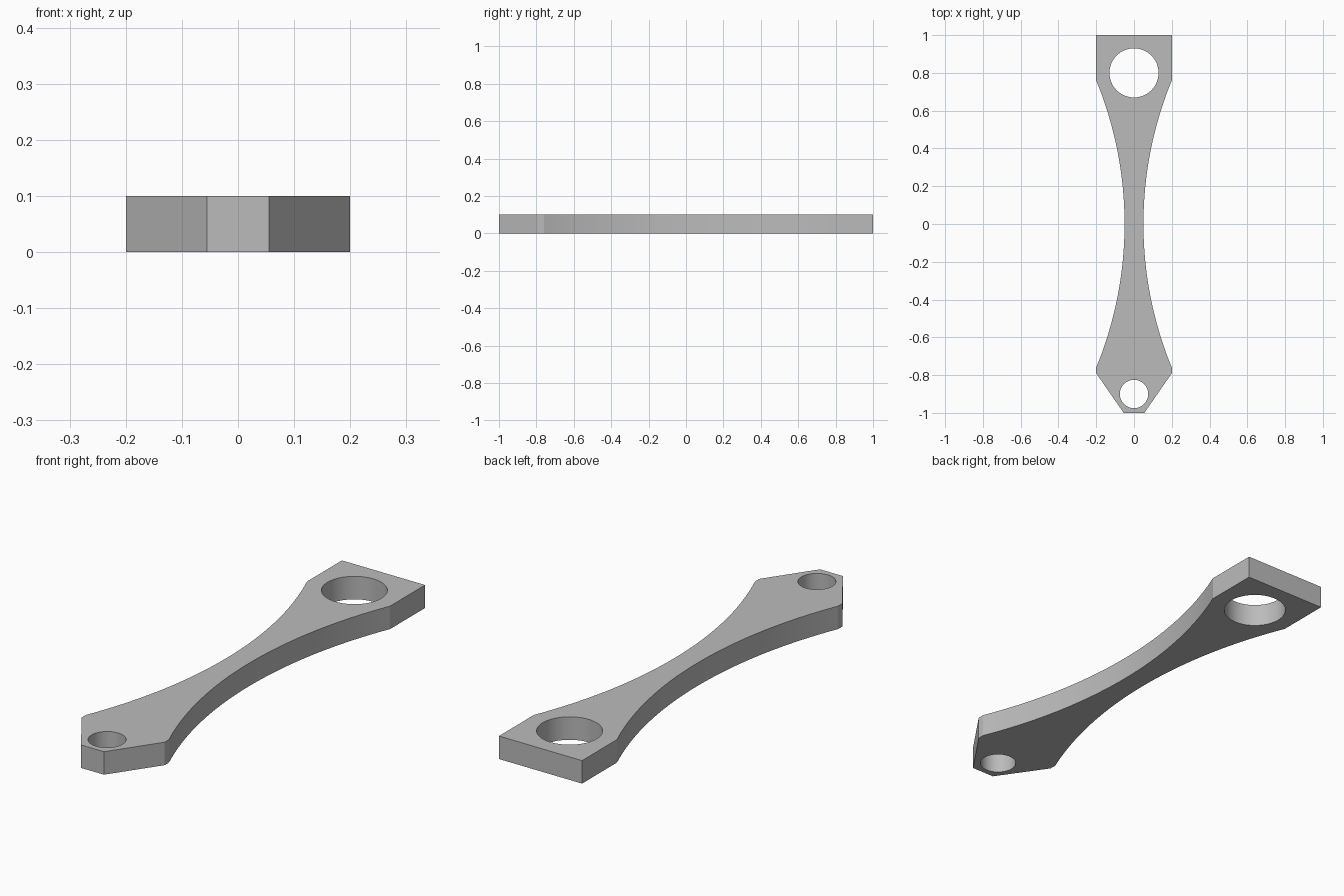
import bpy, bmesh, math

cube = bpy.data.objects.get("Cube")
if cube:
    bpy.data.objects.remove(cube, do_unlink=True)

THICK = 0.1
HALF_WIDTH, WAIST = 0.2, 0.05
ARC_RADIUS = 2.0
ARC_STEPS = 40

steel = bpy.data.materials.new("plain grey")
steel.use_nodes = True
grey = (0.5, 0.5, 0.5, 1)
steel.diffuse_color = grey
steel.node_tree.nodes["Principled BSDF"].inputs["Base Color"].default_value = grey

# Right half of the outline, front to back: pointed end, concave waist, square end
centre_x = WAIST + ARC_RADIUS
sweep = math.acos((centre_x - HALF_WIDTH) / ARC_RADIUS)
side = [(0.055, -1), (HALF_WIDTH, -0.79)]
for i in range(ARC_STEPS + 1):
    a = sweep * (2 * i / ARC_STEPS - 1)
    side.append((centre_x - ARC_RADIUS * math.cos(a), ARC_RADIUS * math.sin(a)))
side.append((HALF_WIDTH, 1))
outline = side + [(-x, y) for x, y in reversed(side)]

# Extruded link plate
bm = bmesh.new()
base = bm.faces.new([bm.verts.new((x, y, 0)) for x, y in outline])
top = bmesh.ops.extrude_face_region(bm, geom=[base], use_keep_orig=True)
bmesh.ops.translate(bm, vec=(0, 0, THICK),
                    verts=[v for v in top["geom"] if isinstance(v, bmesh.types.BMVert)])
bmesh.ops.recalc_face_normals(bm, faces=bm.faces)
mesh = bpy.data.meshes.new("link_plate")
bm.to_mesh(mesh)
bm.free()
mesh.materials.append(steel)
plate = bpy.data.objects.new("link_plate", mesh)
bpy.context.collection.objects.link(plate)


def drill(y, radius):
    """Cut a round through hole on the centre line."""
    bpy.ops.mesh.primitive_cylinder_add(vertices=64, radius=radius, depth=THICK * 3,
                                        location=(0, y, THICK / 2))
    cutter = bpy.context.object
    cutter.name = "hole_cutter"
    cutter.hide_render = True
    cutter.data.materials.append(steel)
    mod = plate.modifiers.new("hole", "BOOLEAN")
    mod.operation = "DIFFERENCE"
    mod.solver = "EXACT"
    mod.object = cutter
    bpy.ops.object.select_all(action="DESELECT")
    plate.select_set(True)
    bpy.context.view_layer.objects.active = plate
    bpy.ops.object.modifier_apply(modifier=mod.name)
    bpy.data.objects.remove(cutter, do_unlink=True)


drill(0.8, 0.13)     # large bore
drill(-0.9, 0.075)   # small bore

bpy.ops.object.shade_smooth_by_angle(angle=math.radians(20))
